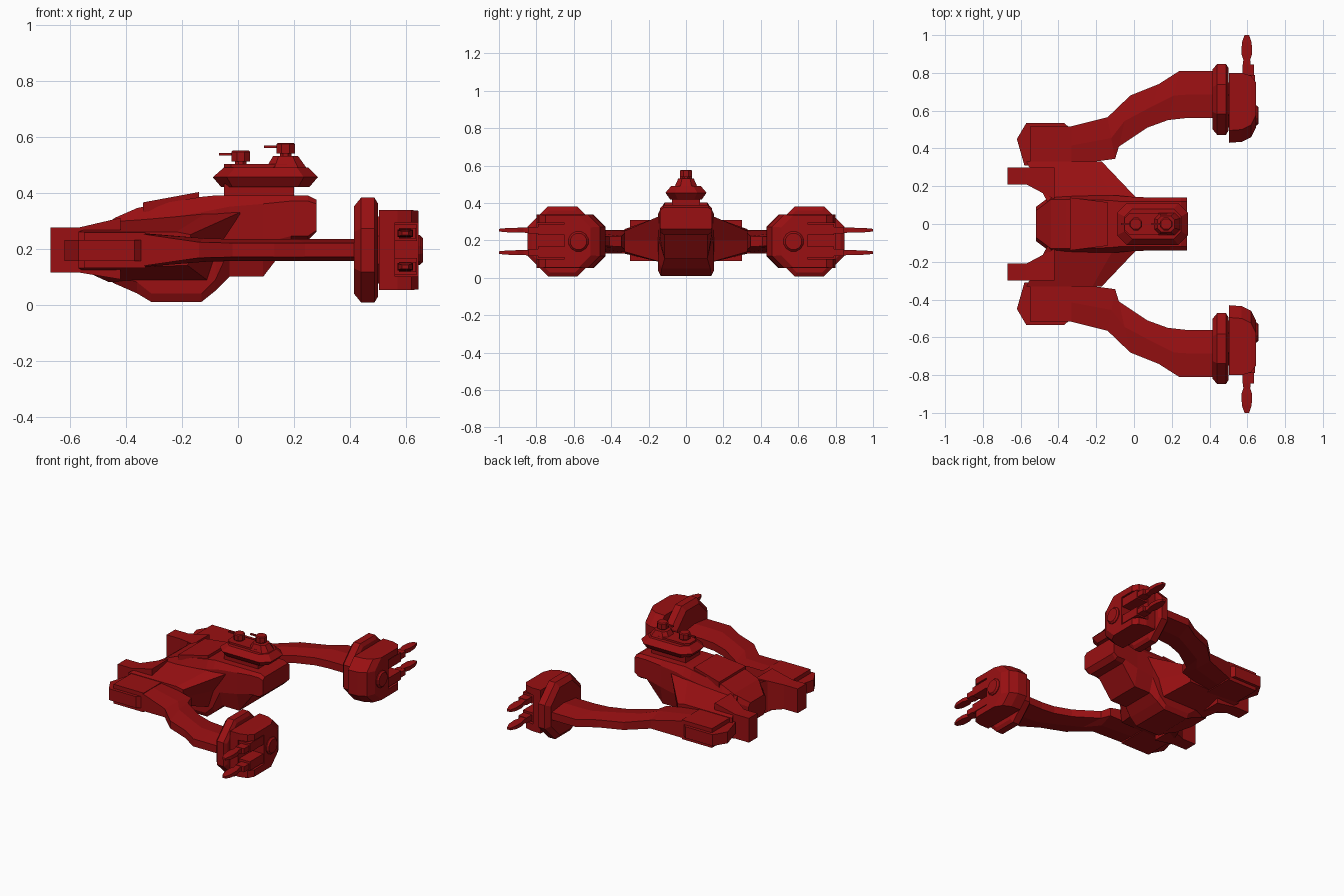
import bpy, bmesh, math
from mathutils import Vector

cube = bpy.data.objects.get("Cube")
if cube:
    bpy.data.objects.remove(cube, do_unlink=True)

red = bpy.data.materials.new("deep_red")
red.use_nodes = True
red.diffuse_color = (0.32, 0.005, 0.006, 1)
red.node_tree.nodes["Principled BSDF"].inputs["Base Color"].default_value = red.diffuse_color


def loft(name, rings, mirror=False):
    """Skin rings of equal length and cap both ends; mirror copies across y."""
    bm = bmesh.new()
    rows = [[bm.verts.new(p) for p in ring] for ring in rings]
    n = len(rows[0])
    for a, b in zip(rows, rows[1:]):
        for i in range(n):
            j = (i + 1) % n
            bm.faces.new((a[i], a[j], b[j], b[i]))
    bm.faces.new(rows[0])
    bm.faces.new(rows[-1])
    bmesh.ops.recalc_face_normals(bm, faces=bm.faces)
    mesh = bpy.data.meshes.new(name)
    bm.to_mesh(mesh)
    bm.free()
    mesh.materials.append(red)
    ob = bpy.data.objects.new(name, mesh)
    bpy.context.scene.collection.objects.link(ob)
    if mirror:
        m = ob.modifiers.new("mirror", "MIRROR")
        m.use_axis = (False, True, False)
        m.use_mirror_merge = False
    return ob


def rect_x(x, y0, y1, z0, z1):
    return [(x, y0, z0), (x, y1, z0), (x, y1, z1), (x, y0, z1)]


def box(name, x0, x1, y0, y1, z0, z1, mirror=False):
    return loft(name, [rect_x(x0, y0, y1, z0, z1), rect_x(x1, y0, y1, z0, z1)], mirror)


def disc(name, center, axis, steps, sides=8, mirror=False):
    """Turned part: steps are (offset along axis, radius)."""
    c, rings = Vector(center), []
    for d, r in steps:
        ring = []
        for i in range(sides):
            a = math.tau * (i + 0.5) / sides
            u, v = r * math.cos(a), r * math.sin(a)
            ring.append(c + Vector({"x": (d, u, v), "y": (u, d, v), "z": (u, v, d)}[axis]))
        rings.append(ring)
    return loft(name, rings, mirror)


# Central hull: stations of x, bottom, lower shoulder, upper shoulder, top, bottom / middle / top half-widths
stations = [
    (-.52, .12, .15, .23, .25, .07, .09, .07),
    (-.44, .075, .11, .27, .31, .12, .15, .13),
    (-.36, .04, .08, .29, .345, .13, .15, .13),
    (-.31, .01, .04, .30, .355, .135, .15, .13),
    (-.13, .01, .04, .33, .385, .135, .15, .125),
    (-.08, .05, .09, .34, .39, .13, .15, .12),
    (-.03, .10, .20, .35, .39, .115, .145, .12),
    (.09, .10, .22, .36, .39, .115, .14, .12),
    (.19, .23, .245, .37, .39, .115, .14, .12),
    (.25, .23, .245, .37, .39, .12, .14, .12),
    (.28, .26, .265, .36, .375, .125, .14, .12),
]
rings = []
for x, zb, z1, z2, zt, wb, wm, wt in stations:
    half = [(wb, zb), (wm, z1), (wm, z2), (wt, zt)]
    rings.append([(x, y, z) for y, z in half] + [(x, -y, z) for y, z in reversed(half)])
loft("hull", rings)

# Sloping deck plate
loft("deck_plate", [rect_x(-.34, -.14, .14, .33, .365), rect_x(-.14, -.115, .115, .36, .402)])

# Wing roots between the hull and the nacelles
inner = [(-.46, .30), (-.10, .335), (.03, .34), (-.06, .20), (-.10, .08), (-.46, .08)]
outer = [(-.57, .26), (-.22, .26), (-.17, .25), (-.17, .20), (-.18, .14), (-.57, .13)]
loft("wing_root", [[(x, .12, z) for x, z in inner], [(x, .33, z) for x, z in outer]], True)

# Rear prongs
loft("rear_prong", [rect_x(-.67, .21, .30, .115, .275), rect_x(-.57, .21, .30, .115, .275),
                    rect_x(-.42, .13, .30, .09, .31)], True)

# Nacelles
plan = [(-.58, .31), (-.62, .45), (-.57, .535), (-.37, .535), (-.33, .50), (-.33, .31)]
loft("nacelle_core", [[(x, y, z) for x, y in plan] for z in (.155, .23)], True)
box("nacelle_cover", -.55, -.33, .305, .515, .13, .257, True)

# Curved arms: inner edge, outer edge, edge half-height, middle half-height
arm = [
    ((-.36, .31), (-.36, .51), .06, .062),
    ((-.10, .345), (-.14, .565), .028, .042),
    ((-.08, .41), (-.02, .68), .025, .04),
    ((.07, .51), (.13, .74), .025, .04),
    ((.18, .55), (.24, .81), .025, .04),
    ((.27, .56), (.30, .81), .025, .04),
    ((.43, .56), (.43, .81), .025, .04),
]
zc, rings = .195, []
for (xi, yi), (xo, yo), e, m in arm:
    xm, ym = (xi + xo) / 2, (yi + yo) / 2
    rings.append([(xi, yi, zc - e), (xm, ym, zc - m), (xo, yo, zc - e),
                  (xo, yo, zc + e), (xm, ym, zc + m), (xi, yi, zc + e)])
loft("arm", rings, True)

# Octagonal end discs with axle
disc("end_disc", (0, .66, zc), "x", [(.415, .17), (.44, .203), (.487, .203), (.50, .18)], mirror=True)
disc("axle", (0, .63, zc), "x", [(.48, .13), (.53, .13)], mirror=True)

# Weapon pods, with a notch cut for the guns
def pod_ring(x, y0, y1, h):
    k = .065
    return [(x, y0, zc - h + k), (x, y0 + k, zc - h), (x, y1, zc - h),
            (x, y1, zc + h), (x, y0 + k, zc + h), (x, y0, zc + h - k)]


pod = loft("weapon_pod", [pod_ring(.503, .43, .80, .143), pod_ring(.57, .435, .80, .143),
                          pod_ring(.62, .46, .785, .143), pod_ring(.645, .51, .75, .14)])
cutter = box("notch_cutter", .56, .70, .65, .90, .10, .293)
cutter.hide_render = True
cutter.hide_set(True)
cut = pod.modifiers.new("notch", "BOOLEAN")
cut.operation, cut.object, cut.solver = "DIFFERENCE", cutter, "EXACT"
mir = pod.modifiers.new("mirror", "MIRROR")
mir.use_axis = (False, True, False)
mir.use_mirror_merge = False
disc("pod_cap", (0, .575, zc), "x", [(.62, .055), (.65, .055), (.66, .045)], 12, True)

# Twin guns on each pod
for label, z in (("upper", .255), ("lower", .135)):
    box(label + "_gun_body", .555, .64, .64, .79, z - .027, z + .032, True)
    box(label + "_gun_rail", .575, .635, .78, .845, z - .018, z + .018, True)
    gun = [(.83, .022, .016), (.87, .018, .013), (.90, .028, .013), (.96, .026, .011), (1.0, .012, .007)]
    loft(label + "_gun_barrel",
         [[(.597 + sx * w, y, z + sz * h) for sx, sz in ((-1, -1), (1, -1), (1, 1), (-1, 1))]
          for y, w, h in gun], True)


# Command deck on top of the hull
def oct_ring(x0, x1, w, z, k):
    half = [(x0, w - k), (x0 + k, w), (x1 - k, w), (x1, w - k)]
    return [(x, y, z) for x, y in half] + [(x, -y, z) for x, y in reversed(half)]


box("deck_neck", -.05, .20, -.075, .075, .37, .43)
loft("command_deck", [oct_ring(-.06, .255, .085, .42, .04), oct_ring(-.09, .285, .11, .455, .05),
                      oct_ring(-.05, .25, .08, .49, .04)])
loft("deck_step", [oct_ring(-.05, .20, .055, z, .025) for z in (.485, .502)])
loft("turret_mount", [oct_ring(.10, .245, .06, .488, .03), oct_ring(.125, .215, .042, .53, .02)])

# Small turrets
for label, x, z in (("rear", .01, .50), ("front", .17, .527)):
    disc(label + "_turret", (x, 0, z), "z", [(-.005, .022), (.012, .022), (.012, .036), (.046, .036), (.051, .03)])
    box(label + "_turret_gun", x - .078, x, -.006, .006, z + .033, z + .042)
